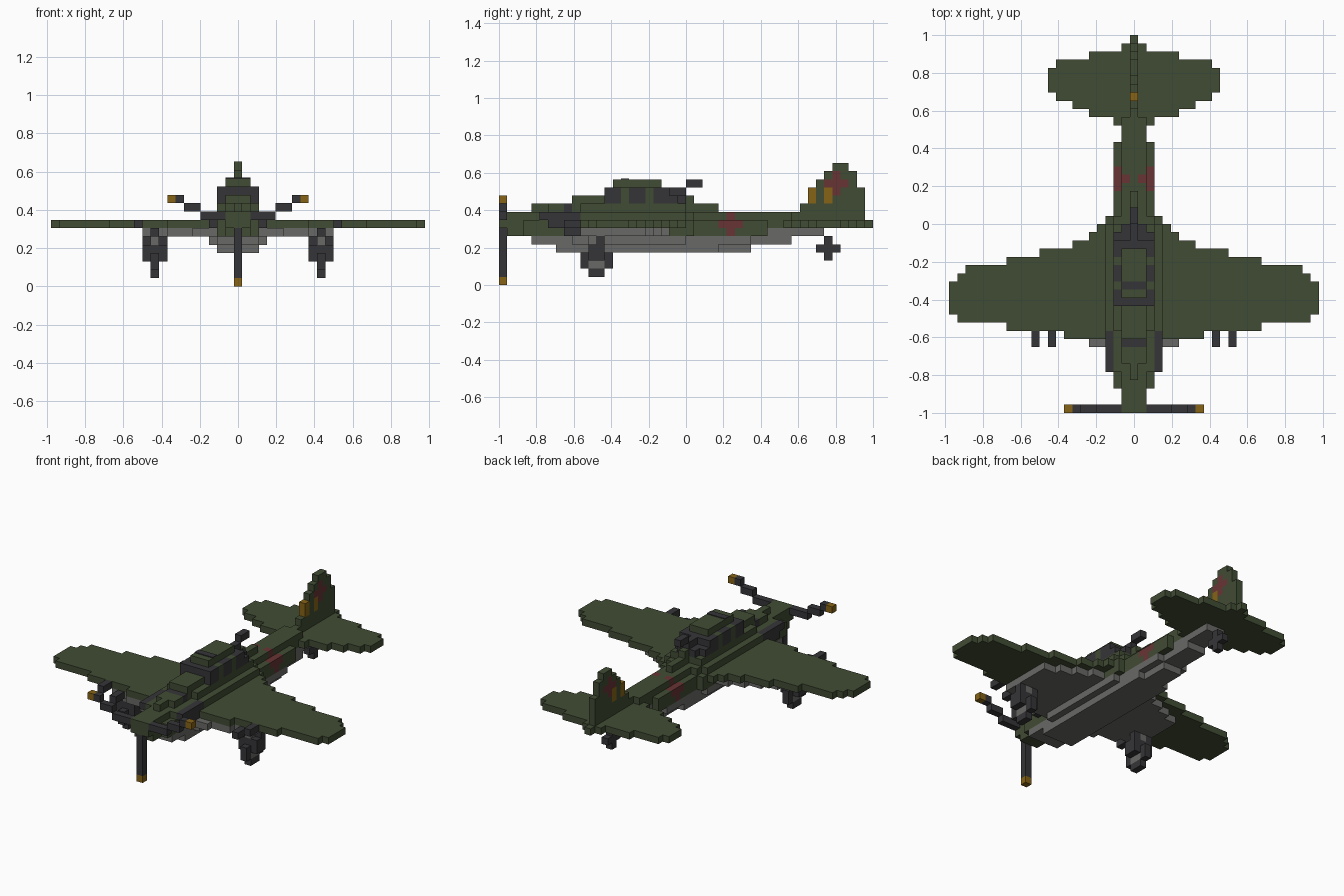
import bpy
import bmesh
from mathutils import Vector

V = 1 / 23  # block size: the model is 46 blocks long

cube = bpy.data.objects.get("Cube")
if cube:
    bpy.data.objects.remove(cube)


def material(name, rgb):
    m = bpy.data.materials.new(name)
    m.use_nodes = True
    m.diffuse_color = (*rgb, 1)
    m.node_tree.nodes["Principled BSDF"].inputs["Base Color"].default_value = (*rgb, 1)
    return m


MATS = {
    "green": material("olive_green", (0.053, 0.072, 0.034)),
    "grey": material("belly_grey", (0.14, 0.14, 0.135)),
    "dark": material("dark_grey", (0.036, 0.036, 0.04)),
    "red": material("dull_red", (0.14, 0.034, 0.034)),
    "yellow": material("amber_yellow", (0.24, 0.125, 0.008)),
}
NAMES = list(MATS)
blocks = {}  # (x, y, z) block -> (part, colour)


def fill(part, colour, xs, ys, zs):
    """Fill an inclusive range of blocks on both sides of the centre line."""
    for x in range(xs[0], xs[1] + 1):
        for y in range(ys[0], ys[1] + 1):
            for z in range(zs[0], zs[1] + 1):
                blocks[x, y, z] = blocks[-x, y, z] = (part, colour)


def layer(part, colour, z, runs):
    """One flat layer made of runs (first row, last row, half width)."""
    for y0, y1, half in runs:
        fill(part, colour, (0, half), (y0, y1), (z, z))


def paint(colour, xs, ys, zs):
    """Recolour existing blocks on both sides."""
    for x, y, z in list(blocks):
        if xs[0] <= abs(x) <= xs[1] and ys[0] <= y <= ys[1] and zs[0] <= z <= zs[1]:
            blocks[x, y, z] = (blocks[x, y, z][0], colour)


# Wings, tailplane and grey underside
layer("wings", "green", 7, [
    (9, 9, 8), (10, 10, 15), (11, 11, 21), (12, 15, 22), (16, 16, 21), (17, 17, 20),
    (18, 18, 15), (19, 19, 11), (20, 20, 7), (21, 21, 5), (22, 22, 4)])
layer("wing_underside", "grey", 6, [
    (8, 8, 5), (9, 9, 8), (10, 17, 11), (18, 18, 9), (19, 19, 7), (20, 20, 5)])
layer("tailplane", "green", 7, [
    (35, 35, 2), (36, 36, 5), (37, 37, 7), (38, 38, 9), (39, 41, 10),
    (42, 42, 9), (43, 43, 5), (44, 44, 1), (45, 45, 0)])

# Belly and fuselage, from the bottom layer up
layer("belly", "grey", 4, [(7, 26, 2), (27, 30, 1)])
layer("belly", "grey", 5, [(4, 8, 2), (9, 22, 3), (23, 30, 2), (31, 35, 1)])
layer("fuselage", "green", 6, [(1, 2, 1), (3, 7, 2), (21, 23, 3), (24, 32, 2)])
layer("belly", "grey", 6, [(33, 39, 1)])
layer("fuselage", "green", 7, [(1, 2, 1), (3, 8, 2), (9, 23, 3), (24, 32, 2), (33, 34, 1)])
layer("fuselage", "green", 8, [(1, 4, 1), (5, 9, 2), (10, 22, 3), (23, 23, 2), (24, 35, 1)])
layer("fuselage", "green", 9, [(4, 5, 0), (6, 9, 1), (10, 22, 2), (23, 26, 0)])
layer("fuselage", "green", 10, [(9, 12, 1), (23, 23, 0)])
fill("nose_intake", "dark", (0, 1), (8, 8), (9, 9))
fill("exhausts", "dark", (3, 3), (5, 9), (8, 8))
fill("exhausts", "dark", (3, 3), (6, 9), (7, 7))

# Canopy with green posts, roof and rear gun
layer("canopy", "dark", 10, [(13, 21, 2), (22, 22, 1)])
layer("canopy", "dark", 11, [(13, 20, 2)])
layer("canopy_roof", "green", 12, [(14, 19, 1)])
for post in (15, 18):
    paint("green", (2, 2), (post, post), (10, 11))
fill("rear_gun", "dark", (0, 0), (21, 22), (11, 11))
fill("rear_gun", "dark", (0, 0), (23, 24), (12, 12))

# Tail fin, as runs of rows per layer
for z, y0, y1 in [(8, 36, 44), (9, 37, 44), (10, 38, 44), (11, 38, 44),
                  (12, 39, 43), (13, 40, 43), (14, 41, 42)]:
    fill("tail_fin", "green", (0, 0), (y0, y1), (z, z))
for y in (38, 40):
    paint("yellow", (0, 0), (y, y), (10, 11))

# Red cross markings on the fin and the rear fuselage
for y, z, xs in [(41, 12, (0, 0)), (28, 7, (1, 2))]:
    paint("red", xs, (y - 1, y + 1), (z, z))
    paint("red", xs, (y, y), (z - 1, z + 1))

# Spinner and three-blade propeller
fill("spinner", "green", (0, 1), (0, 0), (7, 8))
fill("propeller", "dark", (0, 0), (0, 0), (1, 6))
fill("propeller", "yellow", (0, 0), (0, 0), (0, 0))
for x0, x1, z in [(2, 4, 8), (5, 6, 9), (7, 7, 10)]:
    fill("propeller", "dark", (x0, x1), (0, 0), (z, z))
fill("propeller", "yellow", (8, 8), (0, 0), (10, 10))

# Wing guns
fill("wing_guns", "dark", (12, 12), (8, 9), (7, 7))
fill("wing_guns", "dark", (10, 10), (8, 9), (6, 6))

# Main wheels with hubs, struts and covers, and the tail wheel
fill("main_wheels", "dark", (10, 10), (10, 13), (2, 3))
fill("main_wheels", "dark", (10, 10), (11, 12), (1, 4))
fill("main_wheels", "grey", (10, 10), (11, 12), (2, 2))
fill("gear_struts", "grey", (10, 10), (11, 12), (5, 5))
for x in (9, 11):
    fill("gear_covers", "dark", (x, x), (12, 12), (3, 5))
    fill("gear_covers", "dark", (x, x), (11, 11), (3, 4))
fill("tail_wheel", "dark", (0, 0), (39, 41), (4, 4))
fill("tail_wheel", "dark", (0, 0), (40, 40), (3, 5))


def build(part):
    """Make one object from the outer faces of a part's blocks."""
    bm = bmesh.new()
    for cell, (owner, colour) in blocks.items():
        if owner != part:
            continue
        x, y, z = cell
        centre = Vector((x * V, (y + 0.5) * V - 1, (z + 0.5) * V))
        for axis in range(3):
            for sign in (-1, 1):
                near = list(cell)
                near[axis] += sign
                if tuple(near) in blocks:
                    continue
                n, u, w = Vector(), Vector(), Vector()
                n[axis] = sign
                u[(axis + 1) % 3] = 1
                w[(axis + 2) % 3] = sign
                corners = [n - u - w, n + u - w, n + u + w, n - u + w]
                face = bm.faces.new([bm.verts.new(centre + c * V / 2) for c in corners])
                face.material_index = NAMES.index(colour)
    bmesh.ops.remove_doubles(bm, verts=bm.verts, dist=V / 100)
    bmesh.ops.dissolve_limit(bm, angle_limit=0.01, verts=bm.verts, edges=bm.edges,
                             delimit={"MATERIAL"})
    mesh = bpy.data.meshes.new(part)
    bm.to_mesh(mesh)
    bm.free()
    for name in NAMES:
        mesh.materials.append(MATS[name])
    bpy.context.collection.objects.link(bpy.data.objects.new(part, mesh))


for part in dict.fromkeys(owner for owner, _ in blocks.values()):
    build(part)

# Thin dark bar across the canopy roof
bpy.ops.mesh.primitive_cube_add(size=1, location=(0, 15.5 * V - 1, 13 * V + 0.002))
bar = bpy.context.object
bar.name = "roof_bar"
bar.scale = (3 * V, V, 0.006)
bar.data.materials.append(MATS["dark"])
